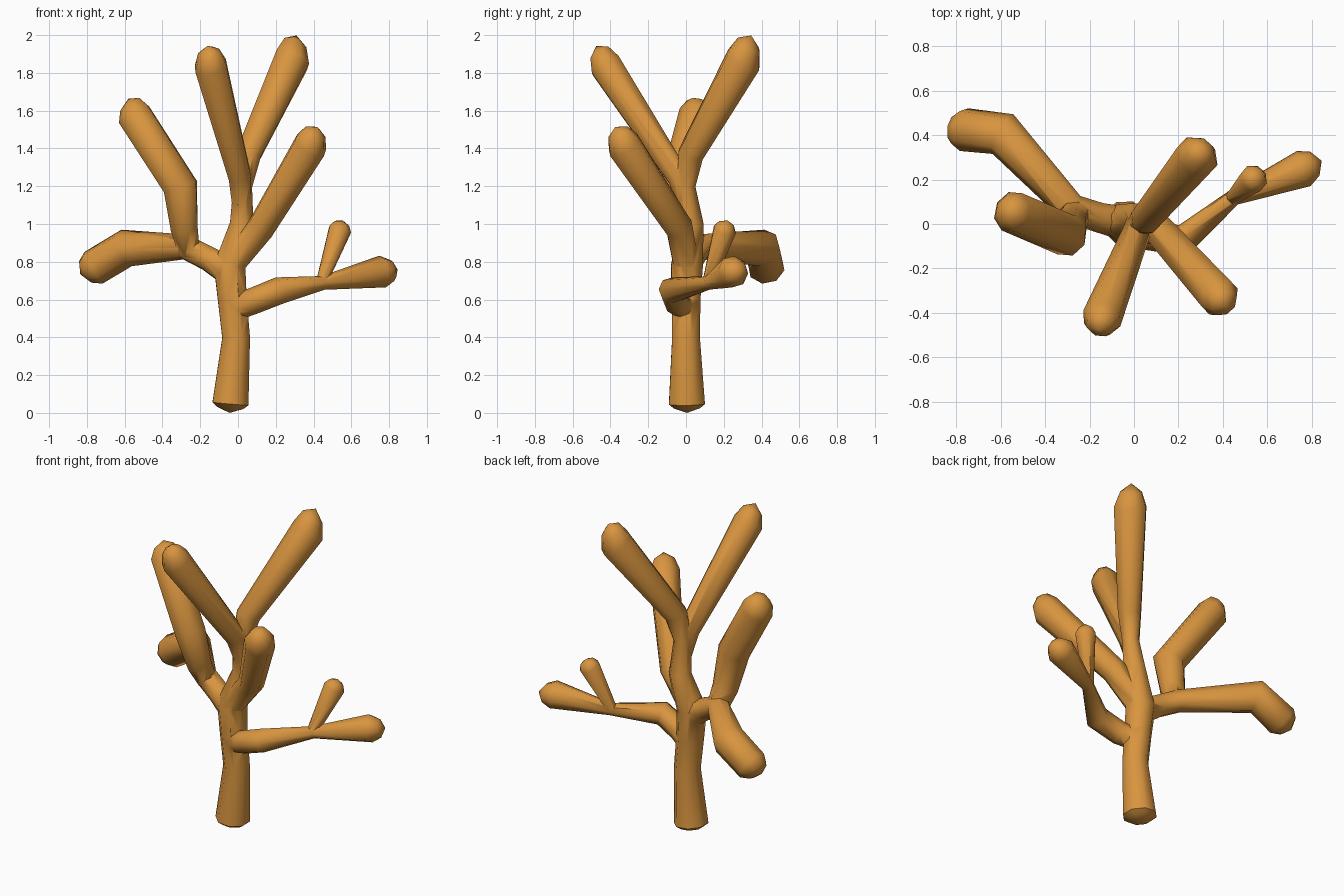
import bpy, bmesh, math
from mathutils import Vector

if "Cube" in bpy.data.objects:
    bpy.data.objects.remove(bpy.data.objects["Cube"])

SIDES = 8
wood = bpy.data.materials.new("warm_orange_wood")
wood.diffuse_color = (0.69, 0.30, 0.05, 1)
wood.use_nodes = True
wood.node_tree.nodes["Principled BSDF"].inputs["Base Color"].default_value = wood.diffuse_color


def limb(name, nodes, tip, root_cap=0.02):
    """Eight-sided tapered tube through (x, y, z, radius) nodes, ending in a blunt rounded tip."""
    pts = [Vector(n[:3]) for n in nodes]
    rad = [n[3] * 1.03 for n in nodes]
    tip = Vector(tip)
    n = len(pts)
    dirs = [(pts[min(i + 1, n - 1)] - pts[i]).normalized() +
            (pts[i] - pts[max(i - 1, 0)]).normalized() for i in range(n)]
    dirs = [d.normalized() for d in dirs]
    # stations: centre, direction, radius, with a smaller ring closing each end
    st = [(pts[0] - dirs[0] * root_cap, dirs[0], rad[0] * 0.72)]
    st += list(zip(pts, dirs, rad))
    st.append((pts[-1].lerp(tip, 0.62), dirs[-1], rad[-1] * 0.68))
    bm = bmesh.new()
    u = Vector((0.38, 0.92, 0.1))
    rings = []
    for c, d, r in st:
        u = (u - d * u.dot(d)).normalized()
        w = d.cross(u)
        rings.append([bm.verts.new(c + (u * math.cos(a) + w * math.sin(a)) * r)
                      for a in (2 * math.pi * k / SIDES for k in range(SIDES))])
    for a, b in zip(rings, rings[1:]):
        for k in range(SIDES):
            j = (k + 1) % SIDES
            bm.faces.new((a[k], a[j], b[j], b[k]))
    root = bm.verts.new(pts[0] - dirs[0] * root_cap * 2.2)
    top = bm.verts.new(tip)
    for k in range(SIDES):
        j = (k + 1) % SIDES
        bm.faces.new((root, rings[0][j], rings[0][k]))
        bm.faces.new((top, rings[-1][k], rings[-1][j]))
    bmesh.ops.recalc_face_normals(bm, faces=bm.faces)
    me = bpy.data.meshes.new(name)
    bm.to_mesh(me)
    bm.free()
    me.materials.append(wood)
    ob = bpy.data.objects.new(name, me)
    bpy.context.collection.objects.link(ob)
    return ob


# trunk, continuing into the tallest arm
tree = limb("tree", [(-.04, .005, .05, .1), (-.01, 0, .4, .077), (-.03, 0, .6, .08),
                     (-.045, .005, .78, .088), (.02, .03, 1.0, .066), (.025, .0, 1.2, .052),
                     (.055, .025, 1.37, .07), (.285, .305, 1.87, .098)],
            (.31, .345, 2.0), 0.022)

branches = [
    # low right branch and its twig
    limb("low_right_branch", [(-.02, 0, .55, .06), (.07, -.05, .59, .068), (.22, -.075, .65, .07),
                              (.45, .12, .69, .036), (.765, .25, .75, .083)], (.845, .285, .76)),
    limb("right_twig", [(.44, .115, .685, .03), (.54, .205, .97, .062)], (.555, .22, 1.02), .005),
    # left branch with a drooping end
    limb("left_branch", [(-.05, .005, .75, .075), (-.16, .03, .82, .066), (-.28, .07, .88, .066),
                         (-.59, .405, .875, .098), (-.765, .425, .77, .096)],
         (-.835, .425, .735)),
    # left limb bending upward
    limb("left_upright_limb", [(-.26, .06, .86, .06), (-.285, .01, .98, .075),
                               (-.305, -.05, 1.2, .094), (-.55, .055, 1.58, .093)],
         (-.58, .07, 1.665)),
    # right-hand upright limb
    limb("right_upright_limb", [(-.035, 0, .79, .07), (.12, -.035, .98, .074),
                                (.385, -.33, 1.42, .091)], (.42, -.375, 1.515)),
    # forward-leaning upper arm
    limb("upper_front_arm", [(.02, .02, 1.08, .05), (.01, -.04, 1.25, .062),
                             (-.145, -.425, 1.84, .088)], (-.16, -.475, 1.945)),
]

# fuse all branches into one skin
bpy.context.view_layer.objects.active = tree
for b in branches:
    m = tree.modifiers.new("fuse", 'BOOLEAN')
    m.operation = 'UNION'
    m.solver = 'EXACT'
    m.object = b
    bpy.ops.object.modifier_apply(modifier=m.name)
    bpy.data.objects.remove(b)

# rest on the ground and shade smoothly
low = min(v.co.z for v in tree.data.vertices)
for v in tree.data.vertices:
    v.co.z -= low
tree.select_set(True)
bpy.ops.object.shade_smooth_by_angle(angle=math.radians(50))
